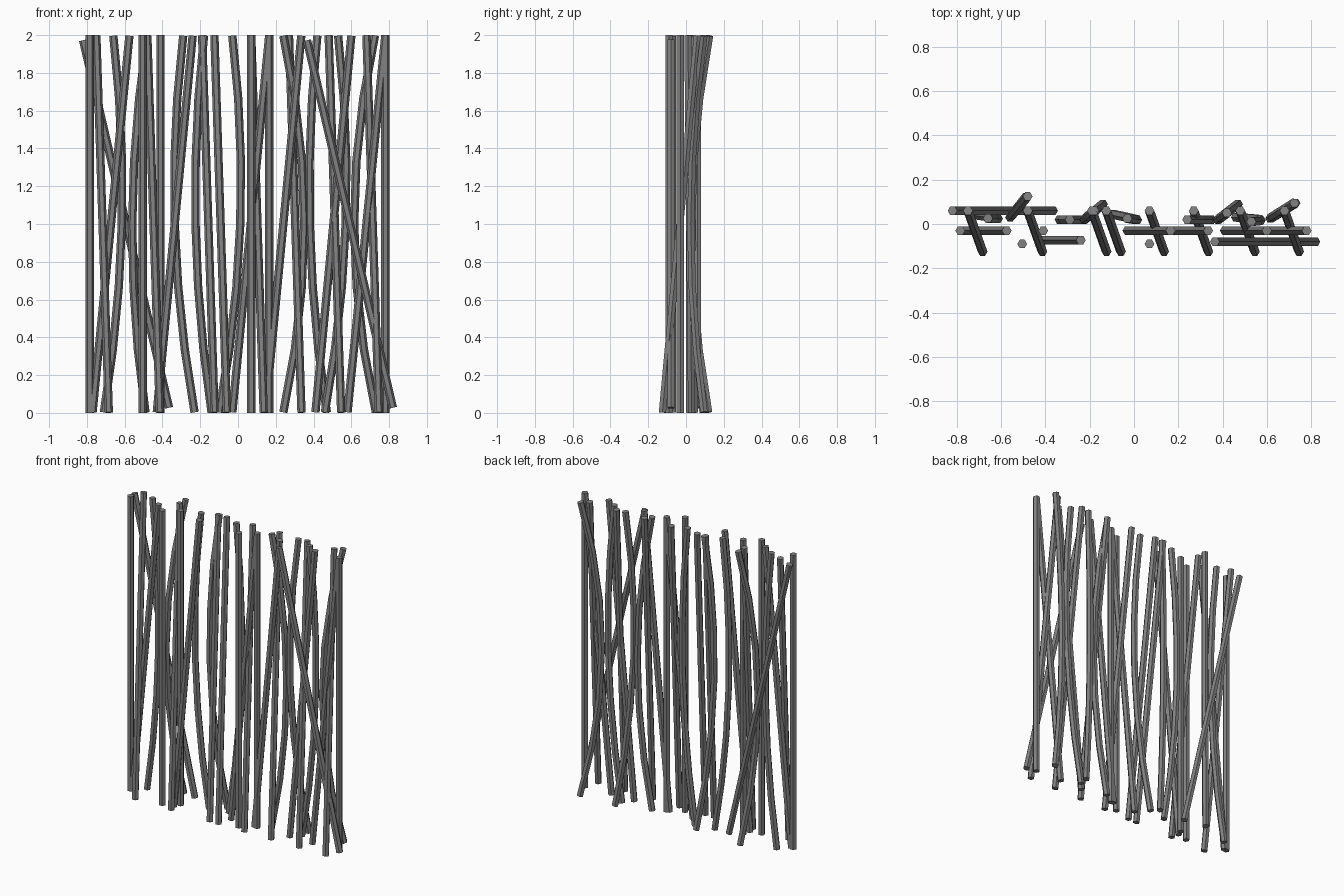
import bpy, bmesh, math
from mathutils import Vector

cube = bpy.data.objects.get("Cube")
if cube:
    bpy.data.objects.remove(cube, do_unlink=True)

grey = bpy.data.materials.new("stick_grey")
grey.use_nodes = True
grey.diffuse_color = (0.22, 0.22, 0.22, 1)
grey.node_tree.nodes["Principled BSDF"].inputs["Base Color"].default_value = (0.22, 0.22, 0.22, 1)

RADIUS, SIDES = 0.022, 6


def stick(name, path):
    """Hexagonal stick swept along a path, closed at both ends."""
    bm = bmesh.new()
    rings = []
    for i, p in enumerate(path):
        t = (path[min(i + 1, len(path) - 1)] - path[max(i - 1, 0)]).normalized()
        u = (Vector((1, 0, 0)) - t * t.x).normalized()
        v = t.cross(u)
        angles = [2 * math.pi * k / SIDES for k in range(SIDES)]
        rings.append([bm.verts.new(p + RADIUS * (u * math.cos(a) + v * math.sin(a))) for a in angles])
    for a, b in zip(rings, rings[1:]):
        for k in range(SIDES):
            n = (k + 1) % SIDES
            bm.faces.new((a[k], a[n], b[n], b[k]))
    bm.faces.new(rings[0][::-1])
    bm.faces.new(rings[-1])
    mesh = bpy.data.meshes.new(name)
    bm.to_mesh(mesh)
    bm.free()
    mesh.materials.append(grey)
    bpy.context.collection.objects.link(bpy.data.objects.new(name, mesh))


def straight(name, bottom, top, inset=0.0):
    stick(name, [Vector((*bottom, inset)), Vector((*top, 2 - inset))])


def bent(name, bottom, middle, top, steps=6):
    """Bowed stick: a parabola through three points."""
    b, m, t = (Vector(p) for p in (bottom, middle, top))
    path = []
    for i in range(steps + 1):
        s = i / steps
        xy = b * (2 * (s - 0.5) * (s - 1)) + m * (4 * s * (1 - s)) + t * (2 * s * (s - 0.5))
        path.append(Vector((xy.x, xy.y, 0.003 + 1.994 * s)))
    stick(name, path)


# Upright posts
for x, y in [(-0.785, -0.03), (-0.505, -0.09), (-0.41, -0.03),
             (0.07, -0.09), (0.165, -0.03), (0.78, -0.03)]:
    straight("upright_stick", (x, y), (x, y))

# Sticks leaning backwards
for x in (-0.75, -0.48, -0.19, -0.125, 0.07, 0.27, 0.48, 0.68):
    straight("back_leaning_stick", (x + 0.066, -0.125), (x, 0.06), 0.002)

# Sticks leaning sideways
for bottom, top, y in [(-0.77, -0.575, -0.03), (-0.43, -0.24, -0.073), (-0.03, 0.165, -0.03),
                       (0.145, 0.335, -0.03), (0.41, 0.60, -0.03), (0.58, 0.78, -0.03)]:
    straight("side_leaning_stick", (bottom, y), (top, y), 0.003)

# Long diagonal braces
straight("right_brace", (-0.365, 0.06), (-0.82, 0.06), 0.027)
straight("left_brace", (0.82, -0.08), (0.365, -0.08), 0.027)

# Bowed sticks
for bottom, middle, top in [
        ((-0.71, 0.04), (-0.615, 0.025), (-0.66, 0.025)),
        ((-0.49, 0.12), (-0.56, 0.03), (-0.48, 0.125)),
        ((-0.23, 0.02), (-0.335, 0.02), (-0.29, 0.02)),
        ((-0.14, 0.09), (-0.225, 0.02), (-0.18, 0.06)),
        ((-0.10, 0.045), (0.012, 0.02), (-0.03, 0.025)),
        ((0.24, 0.02), (0.35, 0.02), (0.24, 0.02)),
        ((0.47, 0.09), (0.38, 0.02), (0.42, 0.05)),
        ((0.46, 0.03), (0.57, 0.02), (0.53, 0.01)),
        ((0.73, 0.095), (0.615, 0.025), (0.725, 0.095))]:
    bent("bowed_stick", bottom, middle, top)
